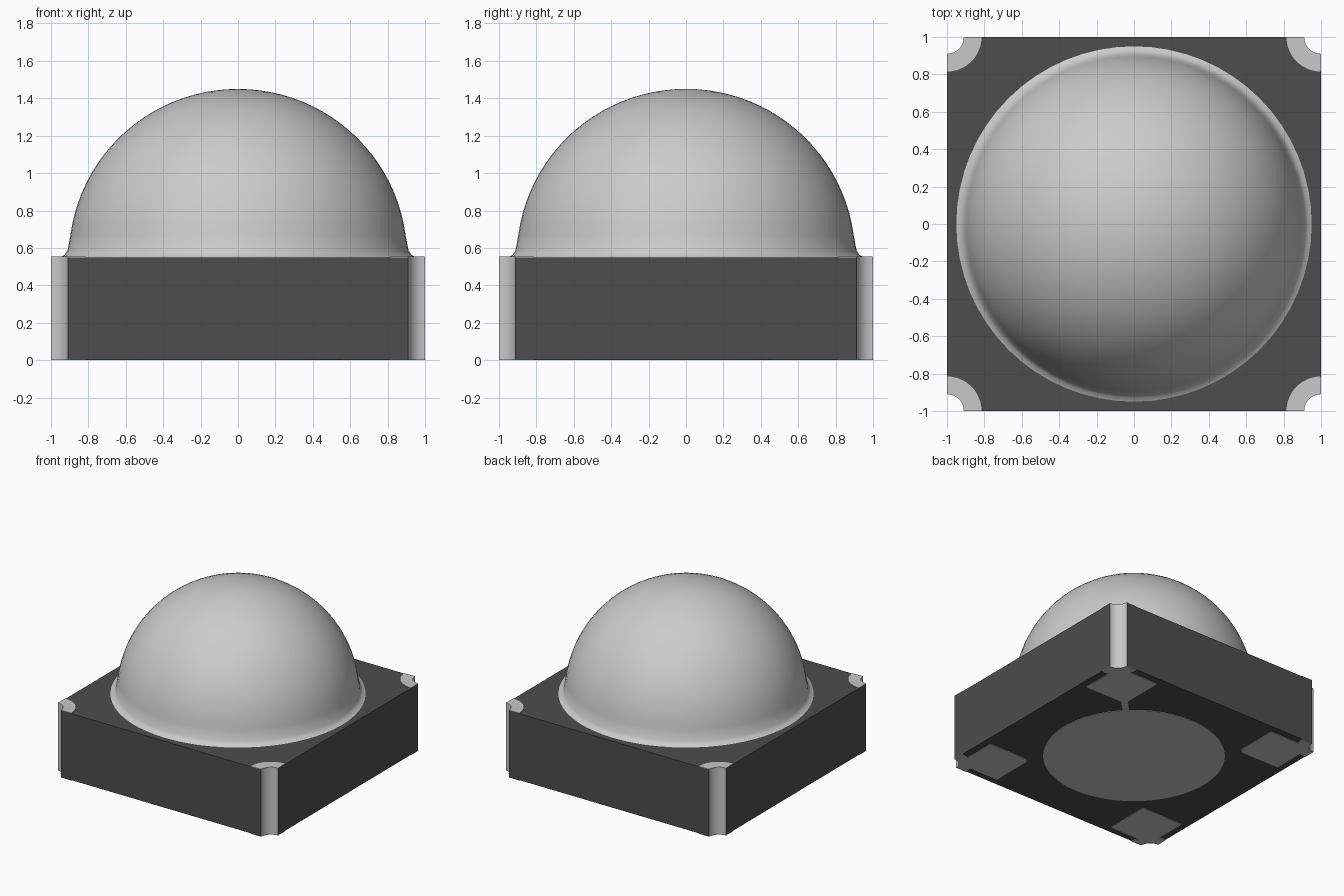
import bpy, bmesh, math
from math import pi, cos, sin

cube = bpy.data.objects.get("Cube")
if cube:
    bpy.data.objects.remove(cube, do_unlink=True)


def material(name, rgb):
    m = bpy.data.materials.new(name)
    m.use_nodes = True
    m.diffuse_color = (*rgb, 1)
    m.node_tree.nodes["Principled BSDF"].inputs["Base Color"].default_value = (*rgb, 1)
    return m


dark = material("dark ceramic", (0.075, 0.075, 0.075))
metal = material("silver plating", (0.58, 0.58, 0.58))
lens = material("pale lens", (0.6, 0.6, 0.6))


def finish(name, bm, mats, smooth=None):
    bmesh.ops.recalc_face_normals(bm, faces=bm.faces)
    mesh = bpy.data.meshes.new(name)
    bm.to_mesh(mesh)
    bm.free()
    ob = bpy.data.objects.new(name, mesh)
    bpy.context.collection.objects.link(ob)
    for m in mats:
        mesh.materials.append(m)
    if smooth:
        bpy.ops.object.select_all(action="DESELECT")
        ob.select_set(True)
        bpy.context.view_layer.objects.active = ob
        bpy.ops.object.shade_smooth_by_angle(angle=math.radians(smooth))
    return ob


def prism(bm, outline, z0, z1):
    """Extrude a flat outline from z0 up to z1."""
    face = bm.faces.new([bm.verts.new((x, y, z0)) for x, y in outline])
    ext = bmesh.ops.extrude_face_region(bm, geom=[face])["geom"]
    for v in ext:
        if isinstance(v, bmesh.types.BMVert):
            v.co.z = z1


def turn(points, angle):
    c, s = cos(angle), sin(angle)
    return [(x * c - y * s, x * s + y * c) for x, y in points]


def corner_arc(r, n=12):
    """Quarter arc about the +x +y corner, from its right side to its back side."""
    angles = [-pi / 2 - pi / 2 * i / n for i in range(n + 1)]
    return [(1 + r * cos(a), 1 + r * sin(a)) for a in angles]


NOTCH, RING, TOP, SKIN = 0.09, 0.185, 0.55, 0.004
QUARTERS = [i * pi / 2 for i in range(4)]

# Square body with a scooped, plated notch at each corner
bm = bmesh.new()
prism(bm, [p for q in QUARTERS for p in turn(corner_arc(NOTCH), q)], SKIN, TOP)
bm.normal_update()
for f in bm.faces:
    if min(abs(f.normal.x), abs(f.normal.y)) > 0.02:
        f.material_index = 1
finish("body", bm, [dark, metal], 30)

# Quarter-ring plating round the notches, above and below
ring = corner_arc(RING) + corner_arc(NOTCH)[::-1]
for name, z in (("top_corner_rings", TOP), ("bottom_corner_rings", 0)):
    bm = bmesh.new()
    for q in QUARTERS:
        prism(bm, turn(ring, q), z, z + SKIN)
    finish(name, bm, [metal])

# Solder pads that run into the bottom rings
a, b, cut = 0.56, 0.94, 0.03
side = 1 - math.sqrt(RING ** 2 - (1 - b) ** 2)
outer = [p for p in corner_arc(RING) if max(p) < b]
bm = bmesh.new()
for i, q in enumerate(QUARTERS):
    inner = [(a, a + cut), (a + cut, a)] if i % 2 else [(a, a)]
    prism(bm, turn(inner + [(b, a), (b, side)] + outer + [(side, b), (a, b)], q), 0, SKIN)
finish("corner_pads", bm, [metal])

# Round heat pad and the narrow bridge to one corner pad
bm = bmesh.new()
prism(bm, [(0.685 * cos(t * pi / 32), 0.685 * sin(t * pi / 32)) for t in range(64)], 0, SKIN)
finish("centre_pad", bm, [metal])
bm = bmesh.new()
prism(bm, turn([(0.68, -0.025), (0.82, -0.025), (0.82, 0.025), (0.68, 0.025)], pi / 4), 0, SKIN)
finish("pad_bridge", bm, [metal])

# Domed lens with a small flared foot, turned about z
profile = [(0.95, TOP), (0.928, TOP + 0.012), (0.912, TOP + 0.035)]
profile += [(0.904 * cos(t * pi / 48), TOP + 0.9 * sin(t * pi / 48)) for t in range(2, 24)]
profile.append((0, TOP + 0.9))
bm = bmesh.new()
verts = [bm.verts.new((r, 0, z)) for r, z in profile]
edges = [bm.edges.new(pair) for pair in zip(verts, verts[1:])]
bmesh.ops.spin(bm, geom=verts + edges, cent=(0, 0, 0), axis=(0, 0, 1),
               angle=2 * pi, steps=64)
bmesh.ops.remove_doubles(bm, verts=bm.verts, dist=0.0005)
finish("lens_dome", bm, [lens], 40)
